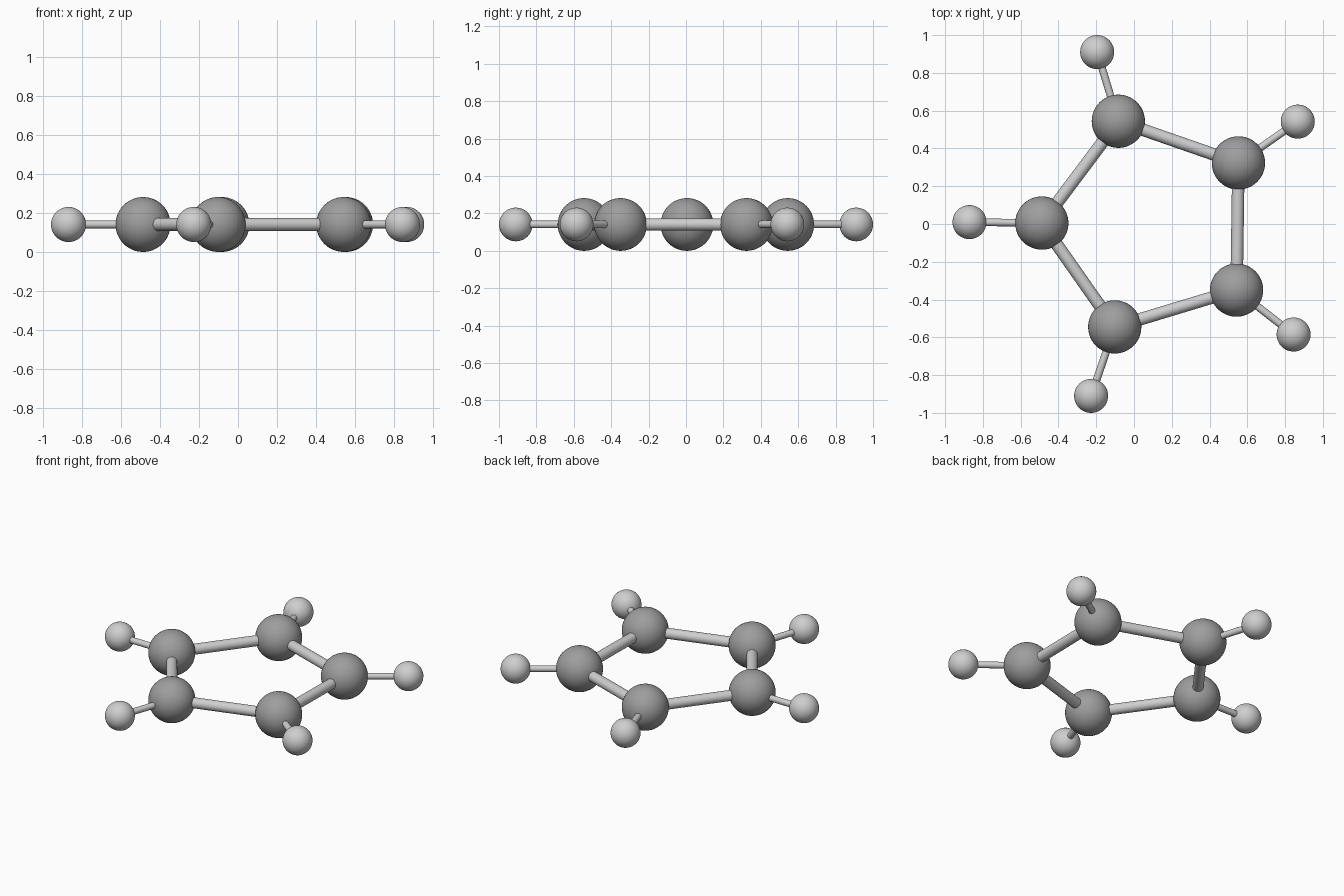
import bpy
from mathutils import Vector

if "Cube" in bpy.data.objects:
    bpy.data.objects.remove(bpy.data.objects["Cube"])

Z = 0.141  # height of the flat ring, equal to the large ball radius


def material(name, value):
    m = bpy.data.materials.new(name)
    m.diffuse_color = (value, value, value, 1)
    m.use_nodes = True
    m.node_tree.nodes["Principled BSDF"].inputs["Base Color"].default_value = m.diffuse_color
    return m


DARK = material("mid grey", 0.34)
LIGHT = material("light grey", 0.62)


def finish(name, mat):
    ob = bpy.context.object
    ob.name = name
    ob.data.materials.append(mat)
    bpy.ops.object.shade_smooth_by_angle()
    return ob


def ball(name, p, r, mat):
    bpy.ops.mesh.primitive_uv_sphere_add(segments=48, ring_count=24, radius=r, location=p)
    finish(name, mat)


def rod(name, a, b, r, mat):
    d = b - a
    bpy.ops.mesh.primitive_cylinder_add(
        vertices=32, radius=r, depth=d.length, location=(a + b) / 2,
        rotation=d.to_track_quat('Z', 'Y').to_euler())
    finish(name, mat)


# Ring atoms and the outer atom attached to each
ring = [(-0.488, 0.005), (-0.083, 0.544), (0.553, 0.323), (0.543, -0.350), (-0.102, -0.545)]
outer = [(-0.871, 0.010), (-0.195, 0.910), (0.867, 0.542), (0.845, -0.585), (-0.227, -0.910)]
ring = [Vector((x, y, Z)) for x, y in ring]
outer = [Vector((x, y, Z)) for x, y in outer]

for i, (c, h) in enumerate(zip(ring, outer)):
    ball(f"ring_atom_{i + 1}", c, 0.141, DARK)
    ball(f"outer_atom_{i + 1}", h, 0.09, LIGHT)
    rod(f"ring_bond_{i + 1}", c, ring[(i + 1) % 5], 0.033, LIGHT)
    rod(f"outer_bond_{i + 1}", c, h, 0.02, LIGHT)
